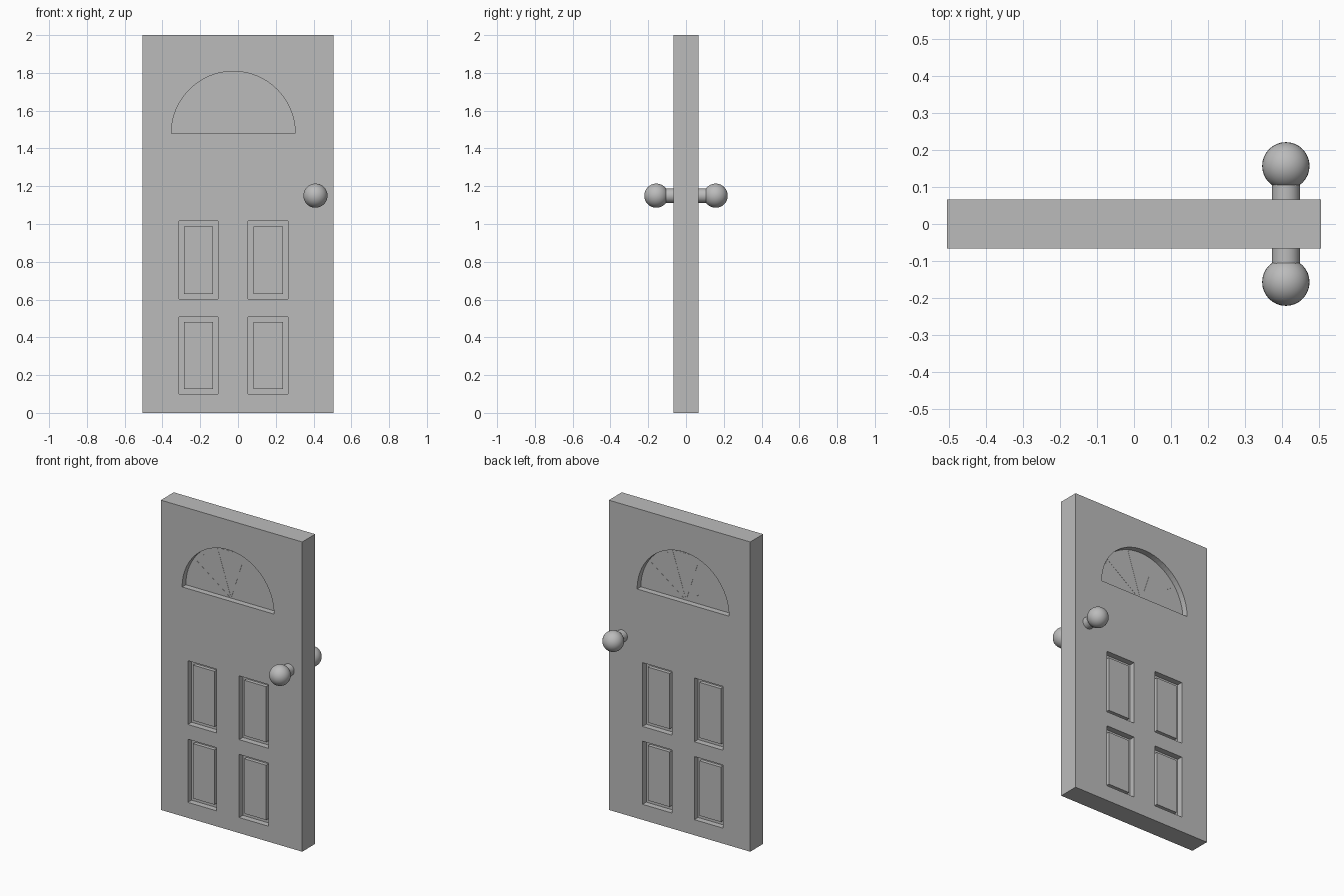
import bpy, bmesh, math
from mathutils import Matrix, Vector

default_cube = bpy.data.objects.get("Cube")
if default_cube:
    bpy.data.objects.remove(default_cube, do_unlink=True)

HALF_W, HALF_T, HEIGHT = 0.505, 0.066, 2.0
RECESS = 0.038            # depth of the sunken panels and window
PANEL_STEP = 0.015        # how far raised panels sit below the door face
FAN = Vector((-0.025, 1.48))
FAN_R = 0.328
COLUMNS = ((-0.312, -0.106), (0.054, 0.264))
ROWS = ((0.1, 0.508), (0.603, 1.015))

grey = bpy.data.materials.new("plain grey")
grey.use_nodes = True
grey.diffuse_color = (0.5, 0.5, 0.5, 1)
grey.node_tree.nodes["Principled BSDF"].inputs["Base Color"].default_value = (0.5, 0.5, 0.5, 1)


def make_object(name, bm):
    bmesh.ops.recalc_face_normals(bm, faces=bm.faces)
    mesh = bpy.data.meshes.new(name)
    bm.to_mesh(mesh)
    bm.free()
    mesh.materials.append(grey)
    obj = bpy.data.objects.new(name, mesh)
    bpy.context.collection.objects.link(obj)
    return obj


def prism(bm, outline, y0, y1):
    """Extrude an (x, z) outline from y0 to y1."""
    face = bm.faces.new([bm.verts.new((x, y0, z)) for x, z in outline])
    ext = bmesh.ops.extrude_face_region(bm, geom=[face])
    verts = [v for v in ext["geom"] if isinstance(v, bmesh.types.BMVert)]
    bmesh.ops.translate(bm, verts=verts, vec=(0, y1 - y0, 0))


def rectangle(x0, x1, z0, z1, inset=0.0):
    x0, x1, z0, z1 = x0 + inset, x1 - inset, z0 + inset, z1 - inset
    return [(x0, z0), (x1, z0), (x1, z1), (x0, z1)]


def arc_point(angle, radius, centre=FAN):
    return (centre.x + radius * math.cos(angle), centre.y + radius * math.sin(angle))


panels = [(x0, x1, z0, z1) for x0, x1 in COLUMNS for z0, z1 in ROWS]
half_circle = [arc_point(math.pi * i / 40, FAN_R) for i in range(41)]

# Door slab with sunken panels and fan window on both faces
bm = bmesh.new()
prism(bm, rectangle(-HALF_W, HALF_W, 0, HEIGHT), -HALF_T, HALF_T)
door = make_object("door_slab", bm)

bm = bmesh.new()
for side in (-1, 1):
    floor, outside = side * (HALF_T - RECESS), side * (HALF_T + 0.05)
    for panel in panels:
        prism(bm, rectangle(*panel), floor, outside)
    prism(bm, half_circle, floor, outside)
cutter = make_object("recess_cutter", bm)
cutter.hide_render = True

cut = door.modifiers.new("recesses", 'BOOLEAN')
cut.operation = 'DIFFERENCE'
cut.solver = 'EXACT'
cut.object = cutter
bpy.context.view_layer.update()
evaluated = door.evaluated_get(bpy.context.evaluated_depsgraph_get())
cut_mesh = bpy.data.meshes.new_from_object(evaluated)
door.modifiers.clear()
door.data = cut_mesh
bpy.data.objects.remove(cutter, do_unlink=True)

# Raised panels, window panes and knobs on each face
for side, label in ((-1, "front"), (1, "back")):
    floor = side * (HALF_T - RECESS)
    bm = bmesh.new()
    for panel in panels:
        prism(bm, rectangle(*panel, inset=0.027), floor - side * 0.005,
              side * (HALF_T - PANEL_STEP))
    make_object(label + "_raised_panels", bm)

    # Five thin wedge panes spreading from the sill
    bm = bmesh.new()
    wedge = math.pi / 5
    for i in range(5):
        middle = (i + 0.5) * wedge
        apex = arc_point(middle, 0.012)
        prism(bm, [apex, arc_point(middle - wedge * 0.48, FAN_R - 0.012),
                   arc_point(middle + wedge * 0.48, FAN_R - 0.012)],
              floor - side * 0.002, floor + side * 0.001)
    make_object(label + "_fan_panes", bm)

    # Round knob on a short stem
    bm = bmesh.new()
    bmesh.ops.create_uvsphere(bm, u_segments=32, v_segments=16, radius=0.064,
                              matrix=Matrix.Translation((0.41, side * 0.157, 1.15)))
    bmesh.ops.create_cone(bm, cap_ends=True, segments=32, radius1=0.038, radius2=0.038, depth=0.08,
                          matrix=Matrix.Translation((0.41, side * 0.09, 1.15))
                          @ Matrix.Rotation(math.pi / 2, 4, 'X'))
    knob = make_object(label + "_knob", bm)
    bpy.ops.object.select_all(action='DESELECT')
    knob.select_set(True)
    bpy.context.view_layer.objects.active = knob
    bpy.ops.object.shade_smooth_by_angle(angle=math.radians(40))
